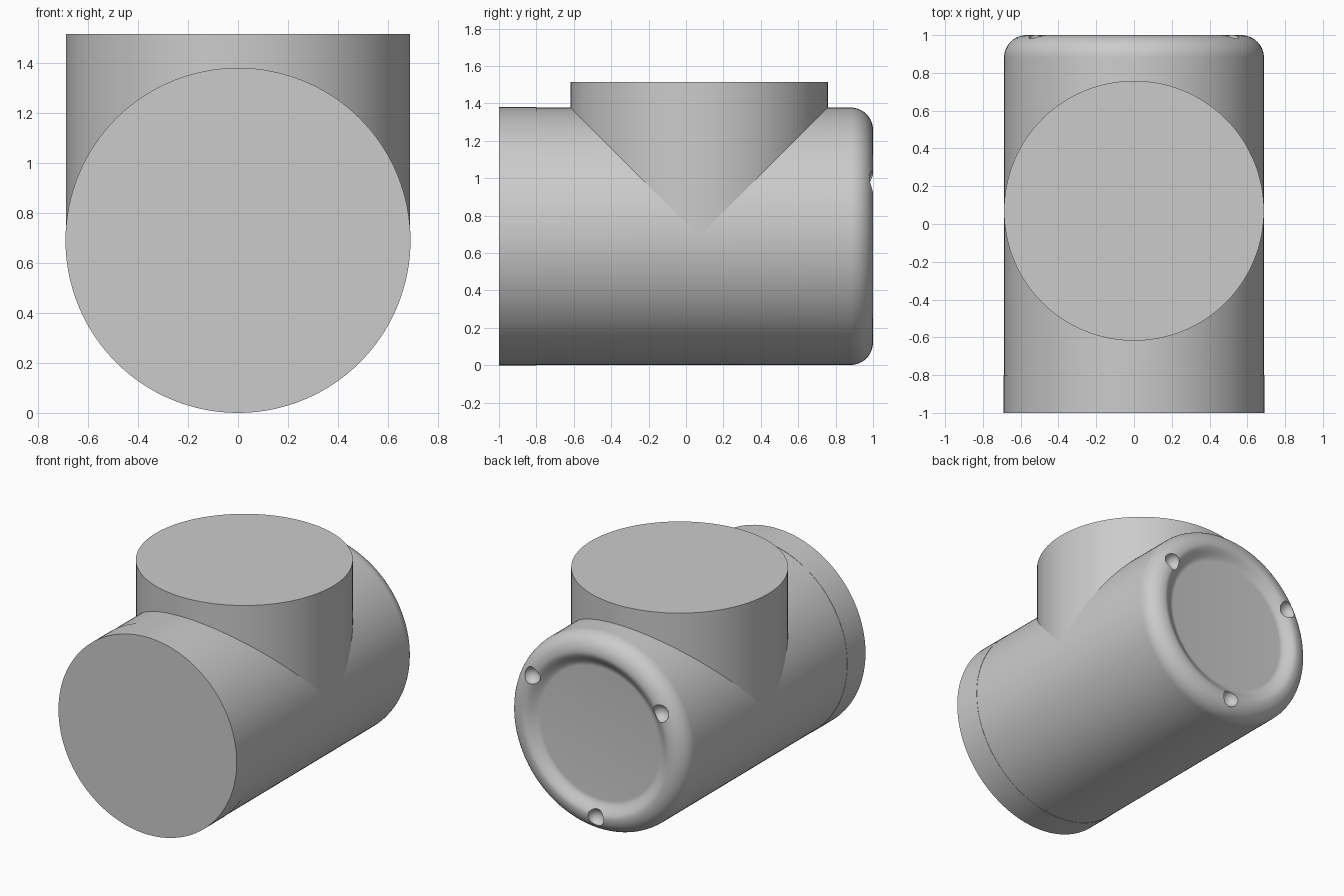
import bpy, bmesh, math
from mathutils import Matrix, Vector

cube = bpy.data.objects.get("Cube")
if cube:
    bpy.data.objects.remove(cube, do_unlink=True)

AXIS_Z = 0.69
SIDES = 128

grey = bpy.data.materials.new("plain_grey")
grey.use_nodes = True
grey.diffuse_color = (0.6, 0.6, 0.6, 1)
grey.node_tree.nodes["Principled BSDF"].inputs["Base Color"].default_value = (0.6, 0.6, 0.6, 1)


def add_object(name, bm):
    bmesh.ops.recalc_face_normals(bm, faces=bm.faces)
    mesh = bpy.data.meshes.new(name)
    bm.to_mesh(mesh)
    bm.free()
    mesh.materials.append(grey)
    obj = bpy.data.objects.new(name, mesh)
    bpy.context.collection.objects.link(obj)
    return obj


def lathe(name, profile, rotation, location):
    """Revolve (radius, height) points around a local z axis, with flat caps."""
    bm = bmesh.new()
    rings = []
    for r, h in profile:
        turns = [math.tau * i / SIDES for i in range(SIDES)]
        rings.append([bm.verts.new((r * math.cos(a), r * math.sin(a), h)) for a in turns])
    for low, high in zip(rings, rings[1:]):
        for i in range(SIDES):
            j = (i + 1) % SIDES
            bm.faces.new((low[i], low[j], high[j], high[i]))
    bm.faces.new(rings[0])
    bm.faces.new(rings[-1])
    bmesh.ops.transform(bm, verts=bm.verts, matrix=Matrix.Translation(location) @ rotation)
    return add_object(name, bm)


def smooth(obj):
    bpy.ops.object.select_all(action='DESELECT')
    obj.select_set(True)
    bpy.context.view_layer.objects.active = obj
    bpy.ops.object.shade_smooth_by_angle(angle=math.radians(35))


along_y = Matrix.Rotation(-math.pi / 2, 4, 'X')
centre = Vector((0, 0, AXIS_Z))

# Main barrel: rounded rear rim falling softly into a recessed disc
R, FILLET, CREST, DISC, DEPTH = 0.688, 0.12, 0.568, 0.46, 0.05
profile = [(R, -0.8)]
for i in range(13):
    a = math.pi / 2 * i / 12
    profile.append((CREST + FILLET * math.cos(a), 1 - FILLET + FILLET * math.sin(a)))
for i in range(1, 13):
    t = i / 12
    profile.append((CREST + (DISC - CREST) * t, 1 - DEPTH * (1 - math.cos(math.pi * t)) / 2))
barrel = lathe("barrel", profile, along_y, centre)

# Three round dimples spaced evenly on the rear rim
bm = bmesh.new()
for k in range(3):
    a = math.radians(30 + 120 * k)
    place = Vector((0.575 * math.cos(a), 1, AXIS_Z + 0.575 * math.sin(a)))
    bmesh.ops.create_uvsphere(bm, u_segments=32, v_segments=16, radius=0.06,
                              matrix=Matrix.Translation(place))
cutter = add_object("dimple_cutter", bm)
cutter.hide_render = True
cut = barrel.modifiers.new("dimples", 'BOOLEAN')
cut.operation = 'DIFFERENCE'
cut.solver = 'EXACT'
cut.object = cutter
bpy.context.view_layer.objects.active = barrel
bpy.ops.object.modifier_apply(modifier=cut.name)
bpy.data.objects.remove(cutter, do_unlink=True)
smooth(barrel)

# Front collar, a hair wider than the barrel
smooth(lathe("front_collar", [(0.69, -1), (0.69, -0.8)], along_y, centre))

# Upright branch with the same bore, meeting the barrel at its axis
smooth(lathe("upright_branch", [(R, AXIS_Z), (R, 1.515)], Matrix.Identity(4), Vector((0, 0.07, 0))))
